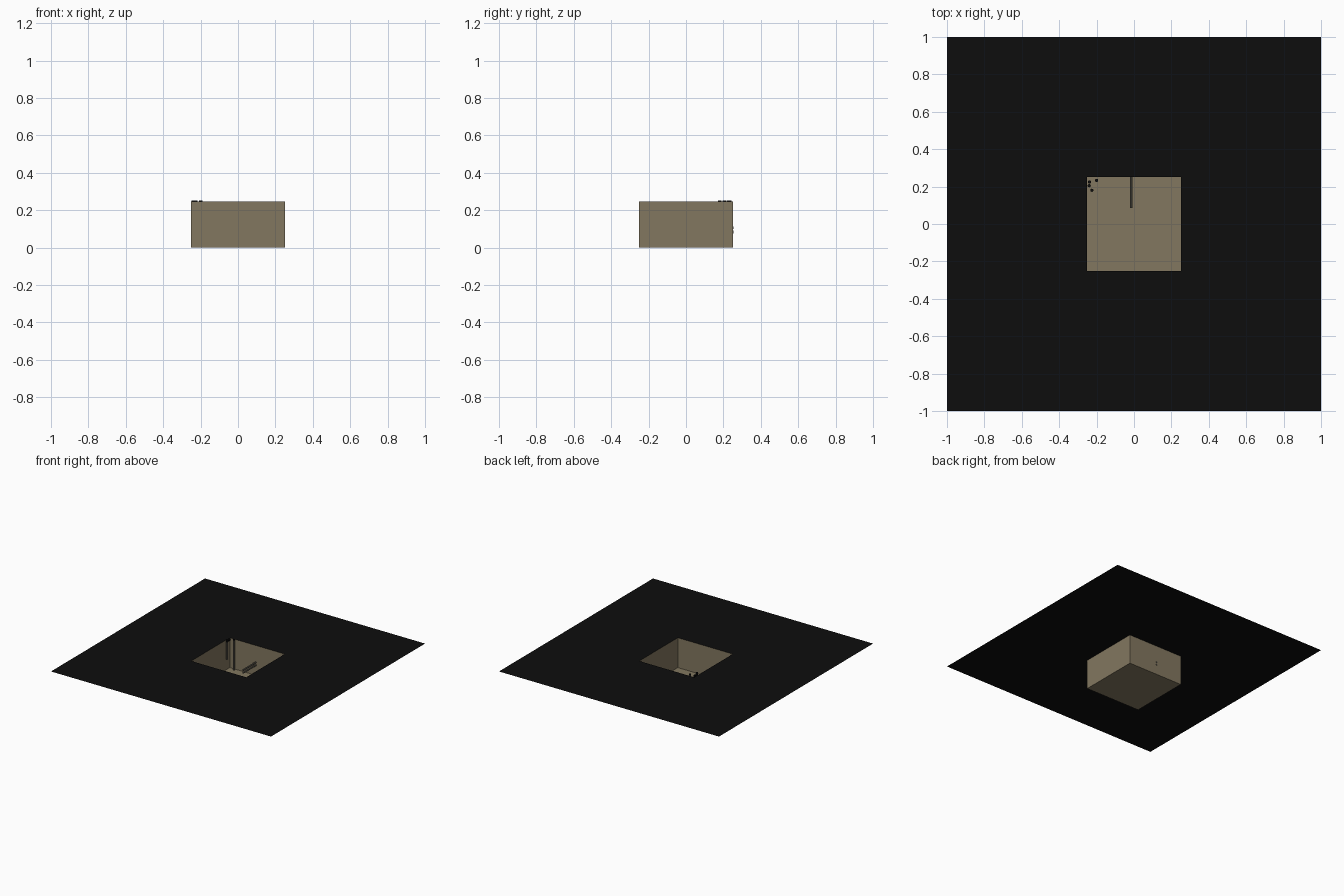
import bpy, bmesh, math
from mathutils import Matrix, Vector

if "Cube" in bpy.data.objects:
    bpy.data.objects.remove(bpy.data.objects["Cube"])

TOP = 0.245


def material(name, rgb):
    m = bpy.data.materials.new(name)
    m.diffuse_color = (*rgb, 1)
    m.use_nodes = True
    m.node_tree.nodes["Principled BSDF"].inputs["Base Color"].default_value = m.diffuse_color
    return m


tan = material("sandy tan", (0.225, 0.185, 0.115))
black = material("near black", (0.004, 0.004, 0.004))
grey = material("dull pipe grey", (0.13, 0.12, 0.095))


def finish(name, bm, mat):
    me = bpy.data.meshes.new(name)
    bm.to_mesh(me)
    bm.free()
    me.materials.append(mat)
    ob = bpy.data.objects.new(name, me)
    bpy.context.collection.objects.link(ob)
    return ob


def rod(name, a, b, r, mat, sides=8):
    a, b = Vector(a), Vector(b)
    d = b - a
    bm = bmesh.new()
    rot = Vector((0, 0, 1)).rotation_difference(d).to_matrix().to_4x4()
    bmesh.ops.create_cone(bm, cap_ends=True, segments=sides, radius1=r, radius2=r,
                          depth=d.length, matrix=Matrix.Translation((a + b) / 2) @ rot)
    return finish(name, bm, mat)


# Flat ground sheet with the square opening in its middle
bm = bmesh.new()
bmesh.ops.create_grid(bm, x_segments=8, y_segments=8, size=1,
                      matrix=Matrix.Translation((0, 0, TOP)))
hole = [f for f in bm.faces
        if max(abs(f.calc_center_median().x), abs(f.calc_center_median().y)) < 0.25]
bmesh.ops.delete(bm, geom=hole, context='FACES')
finish("ground_sheet", bm, black)

# Open-topped pit hanging under the opening
bm = bmesh.new()
bmesh.ops.create_cube(bm, size=1, matrix=Matrix.Translation((0, 0, TOP / 2))
                      @ Matrix.Diagonal((0.5, 0.5, TOP, 1)))
bmesh.ops.delete(bm, geom=[f for f in bm.faces if f.normal.z > 0.9], context='FACES')
finish("pit", bm, tan)

# Upright pipes in the back left corner, with small dark caps
for i, (x, y, z0) in enumerate([(-0.225, 0.18, 0.10), (-0.20, 0.233, 0.0)]):
    rod(f"upright_pipe_{i + 1}", (x, y, z0), (x, y, TOP), 0.007, grey)
    rod(f"pipe_cap_{i + 1}", (x, y, TOP), (x, y, TOP + 0.007), 0.009, black)
for i, (x, y) in enumerate([(-0.238, 0.225), (-0.24, 0.205)]):
    rod(f"corner_stud_{i + 1}", (x, y, TOP - 0.01), (x, y, TOP + 0.006), 0.009, black)

# Pair of thin rods reaching out of the back wall
for i, z in enumerate((0.083, 0.105)):
    rod(f"wall_rod_{i + 1}", (-0.014, 0.085, z), (-0.014, 0.253, z), 0.007, grey)
